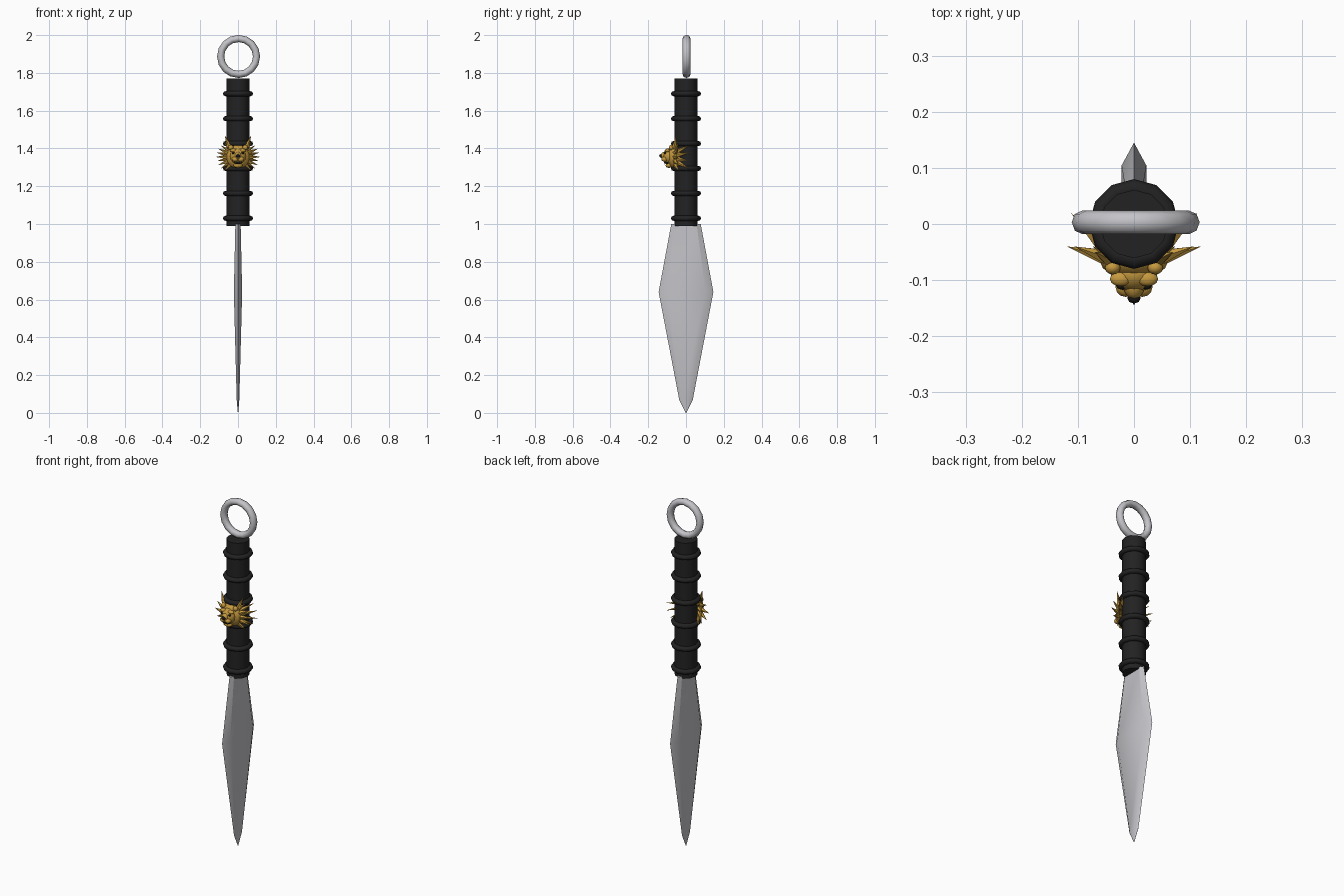
import bpy, bmesh, math
from mathutils import Vector, Matrix

if "Cube" in bpy.data.objects:
    bpy.data.objects.remove(bpy.data.objects["Cube"])


def mat(name, col):
    m = bpy.data.materials.new(name)
    m.diffuse_color = (*col, 1)
    m.use_nodes = True
    m.node_tree.nodes["Principled BSDF"].inputs["Base Color"].default_value = m.diffuse_color
    return m


STEEL = mat("steel", (0.55, 0.55, 0.58))
BLACK = mat("black_wrap", (0.016, 0.016, 0.016))
GOLD = mat("gold", (0.56, 0.32, 0.05))
DARK = mat("dark_detail", (0.01, 0.009, 0.008))


def finish(name, bm, material, angle=40):
    bmesh.ops.recalc_face_normals(bm, faces=bm.faces)
    me = bpy.data.meshes.new(name)
    bm.to_mesh(me)
    bm.free()
    me.materials.append(material)
    ob = bpy.data.objects.new(name, me)
    bpy.context.collection.objects.link(ob)
    bpy.ops.object.select_all(action='DESELECT')
    bpy.context.view_layer.objects.active = ob
    ob.select_set(True)
    bpy.ops.object.shade_smooth_by_angle(angle=math.radians(angle))
    return ob


def loft(bm, rings, close=False):
    """Skin a list of equal-length point rings."""
    vs = [[bm.verts.new(p) for p in r] for r in rings]
    n = len(vs[0])
    for i in range(len(vs) if close else len(vs) - 1):
        a, b = vs[i], vs[(i + 1) % len(vs)]
        for j in range(n):
            k = (j + 1) % n
            bm.faces.new((a[j], a[k], b[k], b[j]))
    if not close:
        bm.faces.new(vs[0])
        bm.faces.new(vs[-1])


def torus(bm, centre, R, r, r2, nu, nv, axis='Z'):
    rings = []
    for i in range(nu):
        a = 2 * math.pi * i / nu
        ring = []
        for j in range(nv):
            b = 2 * math.pi * j / nv
            d, h = R + r * math.cos(b), r2 * math.sin(b)
            p = Vector((d * math.cos(a), d * math.sin(a), h))
            if axis == 'Y':
                p = Vector((p.x, p.z, p.y))
            ring.append(p + Vector(centre))
        rings.append(ring)
    loft(bm, rings, True)


def ball(bm, c, s, u=12, v=8):
    m = Matrix.Translation(c) @ Matrix.Diagonal((*s, 1))
    bmesh.ops.create_uvsphere(bm, u_segments=u, v_segments=v, radius=1, matrix=m)


def spike(bm, base, tip, r, seg=5):
    base, tip = Vector(base), Vector(tip)
    d = tip - base
    m = Matrix.Translation((base + tip) / 2) @ d.to_track_quat('Z', 'Y').to_matrix().to_4x4()
    bmesh.ops.create_cone(bm, cap_ends=True, segments=seg, radius1=r, radius2=0,
                          depth=d.length, matrix=m)


# blade: flattened hexagonal section (z, half width, half thickness)
bm = bmesh.new()
rings = []
for z, w, t in [(0, 0.002, 0.001), (0.07, 0.036, 0.007), (0.64, 0.145, 0.022), (1.0, 0.078, 0.014)]:
    f = 0.72 * w
    rings.append([(0, -w, z), (t, -f, z), (t, f, z), (0, w, z), (-t, f, z), (-t, -f, z)])
loft(bm, rings)
finish("blade", bm, STEEL, 30)

# grip
bm = bmesh.new()
bmesh.ops.create_cone(bm, cap_ends=True, segments=12, radius1=0.061, radius2=0.061,
                      depth=0.78, matrix=Matrix.Translation((0, 0, 1.38)))
finish("grip", bm, BLACK)

# raised bands round the grip
bm = bmesh.new()
for i in range(6):
    torus(bm, (0, 0, 1.03 + i * 0.132), 0.064, 0.016, 0.014, 12, 8)
finish("grip_bands", bm, BLACK, 60)

# pommel ring
bm = bmesh.new()
torus(bm, (0.003, 0.003, 1.887), 0.095, 0.019, 0.021, 16, 8, 'Y')
finish("pommel_ring", bm, STEEL, 60)

# lion head emblem: skull, brow, muzzle, cheeks, chin
Z = 1.355
bm = bmesh.new()
ball(bm, (0, -0.058, Z), (0.064, 0.042, 0.064))
ball(bm, (0, -0.088, Z + 0.004), (0.042, 0.034, 0.042))
ball(bm, (0, -0.108, Z + 0.006), (0.019, 0.027, 0.022))
ball(bm, (0, -0.09, Z - 0.045), (0.024, 0.018, 0.013))
for s in (-1, 1):
    ball(bm, (s * 0.015, -0.112, Z - 0.012), (0.018, 0.018, 0.014))
    ball(bm, (s * 0.024, -0.098, Z + 0.034), (0.019, 0.013, 0.01))
    ball(bm, (s * 0.038, -0.078, Z + 0.05), (0.014, 0.012, 0.014))
finish("lion_head", bm, GOLD, 60)

# mane: two rows of swept spikes and the ear tufts
bm = bmesh.new()
for k in range(16):
    a = 2 * math.pi * k / 16
    c, s = math.cos(a), math.sin(a)
    R = 0.088 + 0.032 * abs(c) ** 2
    spike(bm, (0.05 * c, -0.06, Z + 0.05 * s), (R * c, -0.04, Z + R * s), 0.014)
    a += math.pi / 16
    c, s = math.cos(a), math.sin(a)
    R = 0.085 + 0.03 * abs(c)
    spike(bm, (0.052 * c, -0.045, Z + 0.052 * s), (R * c, 0.02 * abs(c), Z + R * s), 0.013)
for s in (-1, 1):
    spike(bm, (s * 0.045, -0.062, Z + 0.05), (s * 0.07, -0.05, Z + 0.115), 0.014)
finish("mane", bm, GOLD, 30)

# nose, eyes and open mouth
bm = bmesh.new()
ball(bm, (0, -0.132, Z + 0.006), (0.012, 0.01, 0.009), 8, 6)
ball(bm, (0, -0.097, Z - 0.03), (0.022, 0.017, 0.009), 8, 6)
for s in (-1, 1):
    ball(bm, (s * 0.023, -0.11, Z + 0.02), (0.009, 0.007, 0.006), 8, 6)
finish("nose_eyes_mouth", bm, DARK, 60)

# fangs
bm = bmesh.new()
for s in (-1, 1):
    spike(bm, (s * 0.014, -0.115, Z - 0.018), (s * 0.014, -0.115, Z - 0.042), 0.004)
finish("fangs", bm, GOLD, 30)
